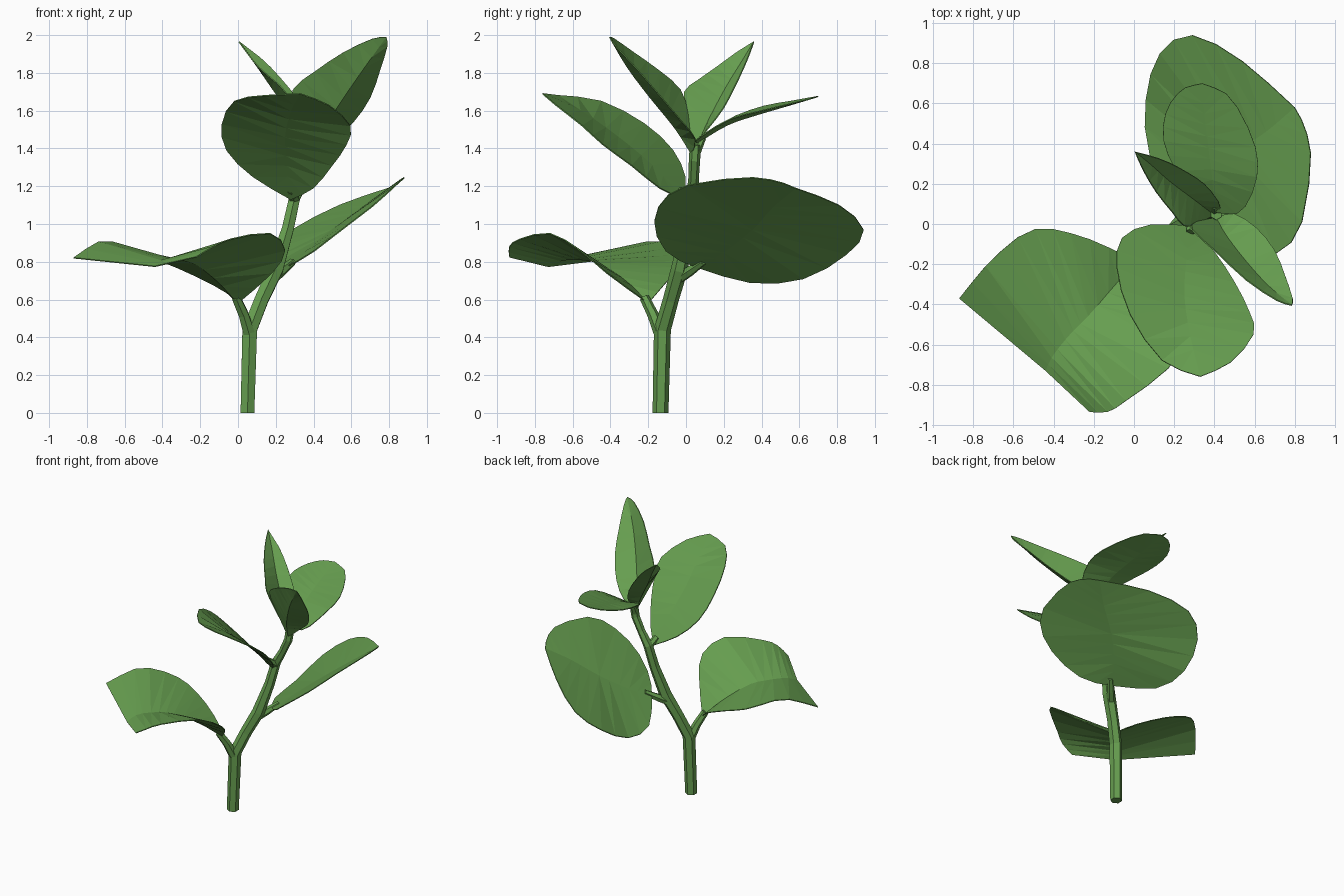
import bpy, bmesh
from mathutils import Vector

green = bpy.data.materials.new("leaf green")
green.diffuse_color = (0.135, 0.345, 0.08, 1)


def spline(pts, n):
    """Catmull-Rom resampling of a rail to n points."""
    p = [Vector(q) for q in pts]
    p = [2 * p[0] - p[1]] + p + [2 * p[-1] - p[-2]]
    segs, out = len(pts) - 1, []
    for i in range(n):
        u = i / (n - 1) * segs
        k = min(int(u), segs - 1)
        t = u - k
        a, b, c, d = p[k:k + 4]
        out.append(0.5 * (2 * b + (c - a) * t + (2 * a - 5 * b + 4 * c - d) * t * t
                          + (3 * b - a - 3 * c + d) * t ** 3))
    return out


def finish(name, bm):
    """Turn a bmesh into a named green object."""
    bmesh.ops.recalc_face_normals(bm, faces=bm.faces)
    me = bpy.data.meshes.new(name)
    bm.to_mesh(me)
    bm.free()
    me.materials.append(green)
    ob = bpy.data.objects.new(name, me)
    bpy.context.collection.objects.link(ob)
    return ob


def leaf(name, left, mid, right, rows=13):
    """Folded blade lofted through left edge, midrib and right edge."""
    bm = bmesh.new()
    rails = [[bm.verts.new(v) for v in spline(r, rows)] for r in (left, mid, right)]
    for a, b in zip(rails, rails[1:]):
        for i in range(rows - 1):
            bm.faces.new((a[i], b[i], b[i + 1], a[i + 1]))
    bmesh.ops.remove_doubles(bm, verts=bm.verts, dist=0.001)
    bmesh.ops.triangulate(bm, faces=bm.faces)
    mod = finish(name, bm).modifiers.new("thickness", 'SOLIDIFY')
    mod.thickness, mod.offset = 0.006, 0


def tube(name, pts, sides=6):
    """Six-sided stem through (x, y, z, radius) points."""
    bm = bmesh.new()
    p = [Vector(q[:3]) for q in pts]
    rings = []
    for i, q in enumerate(pts):
        d = p[min(i + 1, len(p) - 1)] - p[max(i - 1, 0)]
        if q[2] == 0:
            d = Vector((0, 0, 1))
        rot = Vector((0, 0, 1)).rotation_difference(d)
        r = bmesh.ops.create_circle(bm, segments=sides, radius=q[3])["verts"]
        for v in r:
            v.co = rot @ v.co + p[i]
        rings.append(r)
    for a, b in zip(rings, rings[1:]):
        for i in range(sides):
            j = (i + 1) % sides
            bm.faces.new((a[i], a[j], b[j], b[i]))
    bm.faces.new(rings[0])
    bm.faces.new(rings[-1])
    finish(name, bm)


# Stem and leaf stalks
tube("main_stem", [(.05, -.135, 0, .042), (.062, -.125, .44, .045), (.125, -.08, .6, .042),
                   (.2, -.035, .76, .045), (.265, .01, .98, .036), (.3, .035, 1.14, .034),
                   (.355, .04, 1.24, .028), (.4, .045, 1.34, .03), (.41, .05, 1.42, .03)])
tube("lower_left_stalk", [(.06, -.135, .42, .035), (.03, -.175, .52, .03), (-.01, -.22, .61, .026)])
tube("lower_right_stalk", [(.18, -.04, .71, .03), (.23, .02, .75, .028), (.29, .09, .8, .02)])
tube("front_stalk", [(.3, .03, 1.13, .03), (.28, -.04, 1.18, .022)])
tube("back_stalk", [(.4, .045, 1.36, .026), (.4, .09, 1.46, .018)])

# Lower leaves
b = (0, -.2, .58)
leaf("lower_left_leaf",
     [b, (-.08, -.14, .65), (-.3, -.05, .76), (-.51, -.03, .84), (-.71, -.18, .91), (-.87, -.37, .82)],
     [b, (-.1, -.31, .69), (-.22, -.45, .785), (-.31, -.54, .81), (-.4, -.65, .81), (-.44, -.73, .775)],
     [b, (.18, -.42, .74), (.25, -.56, .86), (.17, -.72, .95), (-.04, -.88, .92), (-.13, -.935, .88),
      (-.22, -.935, .825)])
b, t = (.25, .06, .77), (.8, .58, 1.19)
leaf("lower_right_leaf",
     [b, (.08, .34, .69), (.06, .62, .71), (.13, .85, .84), (.29, .94, .97), (.54, .81, 1.1), t],
     [b, (.35, .2, .85), (.5, .35, .97), (.66, .46, 1.09), t],
     [b, (.38, -.09, .84), (.55, -.165, .97), (.72, -.14, 1.1), (.83, -.01, 1.2), (.88, .3, 1.245),
      (.855, .47, 1.23), t])

# Middle leaves
b, t = (.28, -.01, 1.13), (.33, -.76, 1.69)
leaf("front_leaf",
     [b, (.08, -.005, 1.25), (-.06, -.07, 1.39), (-.085, -.22, 1.53), (-.02, -.45, 1.65), (.14, -.68, 1.68), t],
     [b, (.26, -.18, 1.31), (.25, -.36, 1.46), (.28, -.56, 1.6), t],
     [b, (.4, -.14, 1.19), (.5, -.29, 1.31), (.575, -.44, 1.42), (.595, -.55, 1.52), (.48, -.69, 1.63), t])
b, t = (.4, .06, 1.43), (.34, .7, 1.675)
leaf("back_leaf",
     [b, (.24, .22, 1.55), (.15, .4, 1.62), (.16, .56, 1.65), (.24, .67, 1.67), t],
     [b, (.39, .22, 1.525), (.37, .38, 1.58), (.35, .55, 1.63), t],
     [b, (.53, .06, 1.45), (.61, .22, 1.55), (.6, .4, 1.6), (.48, .63, 1.655), t])

# Top leaves
b, t = (.41, .03, 1.37), (.785, -.405, 1.99)
leaf("top_right_leaf",
     [b, (.31, .01, 1.58), (.29, -.03, 1.71), (.41, -.14, 1.81), (.56, -.28, 1.91), (.71, -.38, 1.98), t],
     [b, (.46, -.06, 1.51), (.56, -.19, 1.67), (.67, -.31, 1.83), t],
     [b, (.5, .05, 1.45), (.61, -.02, 1.54), (.7, -.13, 1.67), (.75, -.25, 1.81), (.79, -.37, 1.94), t])
b, t = (.4, .045, 1.38), (.005, .36, 1.965)
leaf("top_left_leaf",
     [b, (.31, 0, 1.58), (.25, -.01, 1.7), (.19, .06, 1.76), (.11, .16, 1.83), (.045, .27, 1.91), t],
     [b, (.3, .12, 1.55), (.18, .21, 1.72), (.09, .29, 1.85), t],
     [b, (.43, .09, 1.47), (.36, .19, 1.6), (.26, .26, 1.73), (.14, .32, 1.86), t])
